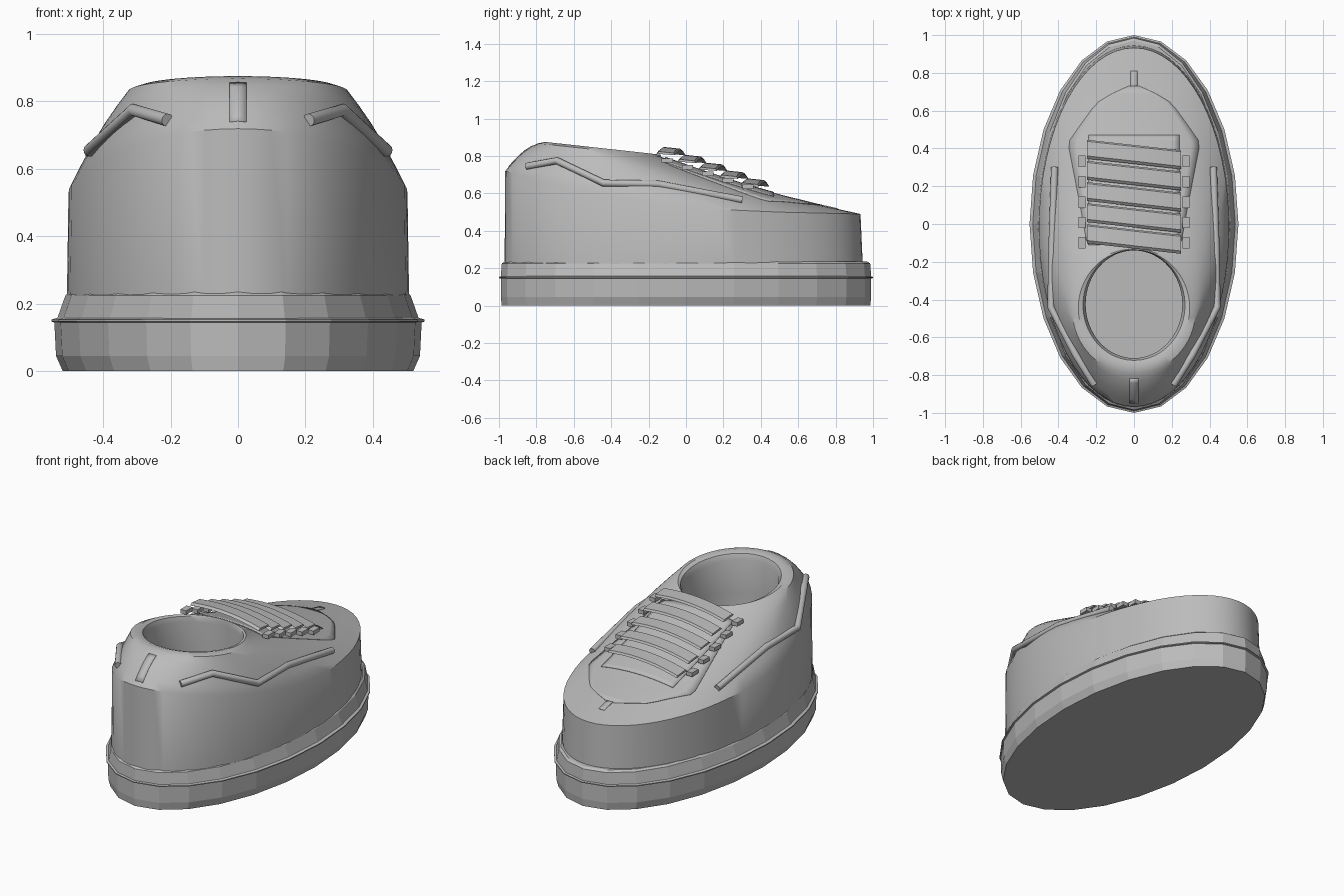
import bpy, bmesh, math
from mathutils import Vector
from mathutils.bvhtree import BVHTree

if "Cube" in bpy.data.objects:
    bpy.data.objects.remove(bpy.data.objects["Cube"])

grey = bpy.data.materials.new("plain grey")
grey.diffuse_color = (0.5, 0.5, 0.5, 1)
grey.use_nodes = True
grey.node_tree.nodes["Principled BSDF"].inputs["Base Color"].default_value = grey.diffuse_color


def add_object(name, verts, faces, smooth=None):
    mesh = bpy.data.meshes.new(name)
    mesh.from_pydata(verts, [], faces)
    bm = bmesh.new()
    bm.from_mesh(mesh)
    bmesh.ops.recalc_face_normals(bm, faces=bm.faces)
    bm.to_mesh(mesh)
    bm.free()
    mesh.materials.append(grey)
    ob = bpy.data.objects.new(name, mesh)
    bpy.context.collection.objects.link(ob)
    if smooth:
        bpy.ops.object.select_all(action='DESELECT')
        ob.select_set(True)
        bpy.context.view_layer.objects.active = ob
        bpy.ops.object.shade_smooth_by_angle(angle=math.radians(smooth))
    return ob


def loft(name, rings, cap_start=True, cap_end=True, smooth=None):
    n = len(rings[0])
    verts = [v for r in rings for v in r]
    faces = [(k * n + i, k * n + (i + 1) % n, (k + 1) * n + (i + 1) % n, (k + 1) * n + i)
             for k in range(len(rings) - 1) for i in range(n)]
    if cap_start:
        faces.append(tuple(range(n)))
    if cap_end:
        faces.append(tuple(range((len(rings) - 1) * n, len(rings) * n)))
    return add_object(name, verts, faces, smooth)


def interp(x, pts):
    for (x0, y0), (x1, y1) in zip(pts, pts[1:]):
        if x <= x1:
            return y0 + (y1 - y0) * max(0, (x - x0) / (x1 - x0))
    return pts[-1][1]


def ellipse(rx, ry, cy, z, n):
    """Ring of points; z is a height or a function of y."""
    out = []
    for i in range(n):
        a = 2 * math.pi * i / n
        x, y = rx * math.sin(a), cy + ry * math.cos(a)
        out.append(Vector((x, y, z(y) if callable(z) else z)))
    return out


# Faceted sole with a thin rib around it
loft("sole", [ellipse(rx, ry, 0, z, 24) for rx, ry, z in
              [(0.52, 0.985, 0), (0.54, 0.99, 0.045), (0.545, 0.99, 0.145),
               (0.535, 0.99, 0.16), (0.512, 0.985, 0.225), (0.5, 0.97, 0.235)]])
loft("sole_rib", [ellipse(rx, ry, 0, z, 24) for rx, ry, z in
                  [(0.54, 0.98, 0.142), (0.553, 1.0, 0.147),
                   (0.553, 1.0, 0.153), (0.53, 0.98, 0.16)]])

# Upper: wall, sloping top, padded collar, inner lining and insole
N = 64
wall_top = [(-0.97, 0.72), (-0.6, 0.63), (-0.24, 0.56), (0.05, 0.52), (0.5, 0.50), (0.93, 0.49)]


def wall_z(y):
    return interp(y, wall_top)


def rim_z(y):
    return 0.875 - 0.11 * (y + 0.75)


base = ellipse(0.508, 0.958, -0.012, 0.2, N)
shoulder = ellipse(0.503, 0.95, -0.017, wall_z, N)
collar = ellipse(0.325, 0.33, -0.462, lambda y: rim_z(y) - 0.012, N)
rings = [base, shoulder]
for t in (0.2, 0.4, 0.6, 0.8):
    ring = []
    for a, b in zip(shoulder, collar):
        p = a.lerp(b, t)
        front = max(0, a.y) / 0.93
        p.z += 0.02 * (1 - 2.2 * front) * math.sin(math.pi * t)
        ring.append(p)
    rings.append(ring)
rings += [collar,
          ellipse(0.295, 0.308, -0.445, rim_z, N),
          ellipse(0.27, 0.292, -0.43, lambda y: rim_z(y) - 0.008, N),
          ellipse(0.256, 0.285, -0.425, lambda y: rim_z(y) - 0.04, N),
          ellipse(0.262, 0.29, -0.425, 0.62, N),
          ellipse(0.256, 0.285, -0.425, 0.52, N)]
upper = loft("upper", rings, smooth=35)
tree = BVHTree.FromPolygons([v.co for v in upper.data.vertices],
                            [p.vertices for p in upper.data.polygons])


def surface(x, y, lift):
    hit = tree.ray_cast(Vector((x, y, 3)), Vector((0, 0, -1)))[0]
    return Vector((x, y, (hit.z if hit else wall_z(y)) + lift))


def plate(name, y0, y1, half_width, lift, rows=20, cols=16):
    """Thin panel draped on the upper; half_width is a function of y."""
    verts, faces = [], []
    for r in range(rows + 1):
        y = y0 + (y1 - y0) * r / rows
        for c in range(cols + 1):
            verts.append(surface(half_width(y) * (2 * c / cols - 1), y, lift))
    for r in range(rows):
        for c in range(cols):
            i = r * (cols + 1) + c
            faces.append((i, i + 1, i + cols + 2, i + cols + 1))
    ob = add_object(name, verts, faces, 40)
    mod = ob.modifiers.new("thickness", 'SOLIDIFY')
    mod.thickness = 0.006
    mod.offset = -1


# Draped panels: lacing area, tongue, toe tab, heel strip
vamp = [(-0.1, 0.25), (0.07, 0.28), (0.43, 0.35), (0.53, 0.28), (0.64, 0.2), (0.7, 0.1), (0.73, 0.03)]
plate("vamp_panel", -0.09, 0.73, lambda y: interp(y, vamp), 0.004)
plate("tongue", -0.11, 0.47, lambda y: 0.24, 0.008)
plate("toe_tab", 0.72, 0.81, lambda y: 0.018, 0.004, 4, 2)
plate("heel_strip", -0.95, -0.82, lambda y: 0.025, 0.004, 6, 2)

# Five arched, slanted lace straps and their eyelet tabs
for k in range(5):
    yc, zc = -0.08 + 0.112 * k, 0.842 - 0.042 * k
    strap = []
    for j in range(13):
        u = 2 * j / 12 - 1
        x, y, z = 0.25 * u, yc - 0.028 * u, zc - 0.024 * u * u
        strap.append([Vector((x, y + dy, z + dz)) for dy, dz in
                      ((-0.05, -0.006), (0.05, -0.014), (0.042, -0.002), (-0.035, 0.006))])
    loft("lace_%d" % (k + 1), strap, smooth=30)
    for side in (-1, 1):
        y = -0.1 + 0.108 * k
        z = 0.776 - 0.035 * k
        tab = [[Vector((side * (0.276 + dx), y + dy, z + dz)) for dx, dy in
                ((-0.019, -0.03), (0.019, -0.03), (0.019, 0.03), (-0.019, 0.03))]
               for dz in (-0.012, 0.012)]
        loft("eyelet_tab_%d_%s" % (k + 1, "right" if side > 0 else "left"), tab)

# Bent round cord along each side
path = [(0.21, -0.85, 0.745), (0.31, -0.69, 0.775), (0.44, -0.44, 0.655),
        (0.435, -0.15, 0.65), (0.42, 0.3, 0.565)]
for side, label in ((-1, "left"), (1, "right")):
    pts = [Vector((side * x, y, z)) for x, y, z in path]
    tube = []
    for i, p in enumerate(pts):
        d = (pts[min(i + 1, 4)] - pts[max(i - 1, 0)]).normalized()
        u = d.cross(Vector((0, 0, 1))).normalized()
        v = u.cross(d)
        tube.append([p + 0.019 * (math.cos(a) * u + math.sin(a) * v)
                     for a in (2 * math.pi * s / 12 for s in range(12))])
    loft("side_cord_" + label, tube, smooth=35)
